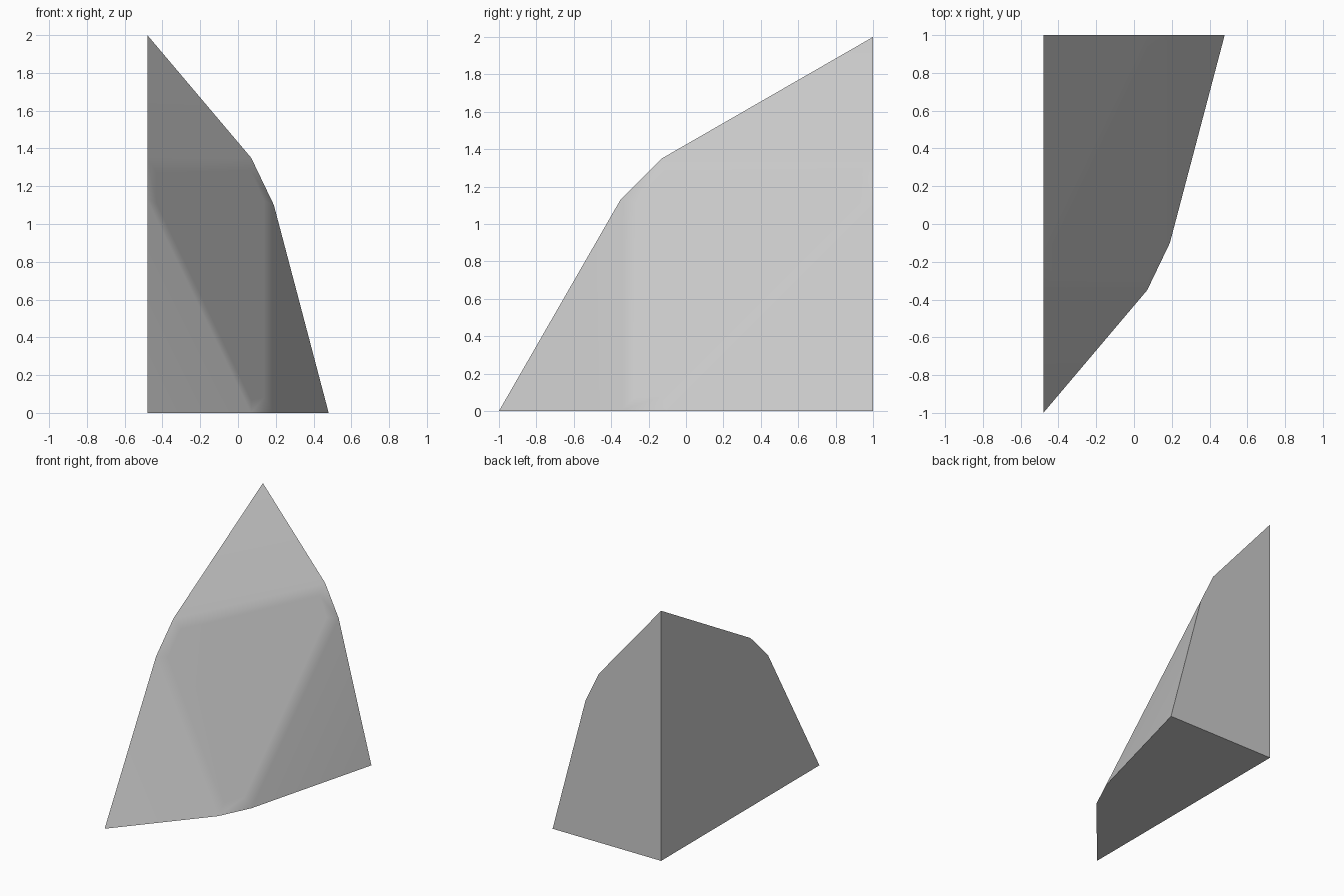
import bpy
import bmesh
from math import radians

cube = bpy.data.objects.get("Cube")
if cube:
    bpy.data.objects.remove(cube)

# Plain grey surface
grey = bpy.data.materials.new("light_grey")
grey.use_nodes = True
colour = (0.6, 0.6, 0.6, 1)
grey.diffuse_color = colour
grey.node_tree.nodes["Principled BSDF"].inputs["Base Color"].default_value = colour

bm = bmesh.new()
# Square corner and the three tips that lie along its edges
corner, top, front, side = [bm.verts.new(p) for p in (
    (-0.48, 1, 0), (-0.48, 1, 2), (-0.48, -1, 0), (0.48, 1, 0))]
# Two bend points on each outline, listed from tip to tip
wall = [bm.verts.new(p) for p in ((-0.48, -0.35, 1.13), (-0.48, -0.13, 1.35))]
back = [bm.verts.new(p) for p in ((0.07, 1, 1.35), (0.19, 1, 1.10))]
base = [bm.verts.new(p) for p in ((0.19, -0.10, 0), (0.07, -0.35, 0))]

# Three flat sides that meet in the square corner
for a, bend, b in ((front, wall, top), (top, back, side), (side, base, front)):
    bm.faces.new((corner, a, *bend, b))

# Sloping face at each tip, and the broad face between them
for tip, a, b in ((front, base[1], wall[0]), (top, wall[1], back[0]),
                  (side, back[1], base[0])):
    bm.faces.new((tip, a, b))
middle = bm.faces.new(wall + back + base)
bmesh.ops.recalc_face_normals(bm, faces=bm.faces)
# Narrow border so the slopes blend softly into the broad face
bmesh.ops.inset_region(bm, faces=[middle], thickness=0.1)

mesh = bpy.data.meshes.new("corner_wedge")
bm.to_mesh(mesh)
bm.free()
mesh.materials.append(grey)
wedge = bpy.data.objects.new("corner_wedge", mesh)
bpy.context.collection.objects.link(wedge)
bpy.context.view_layer.objects.active = wedge
wedge.select_set(True)
bpy.ops.object.shade_smooth_by_angle(angle=radians(35))

# Large faces keep their own shading
weighted = wedge.modifiers.new("weighted_normals", "WEIGHTED_NORMAL")
weighted.keep_sharp = True
